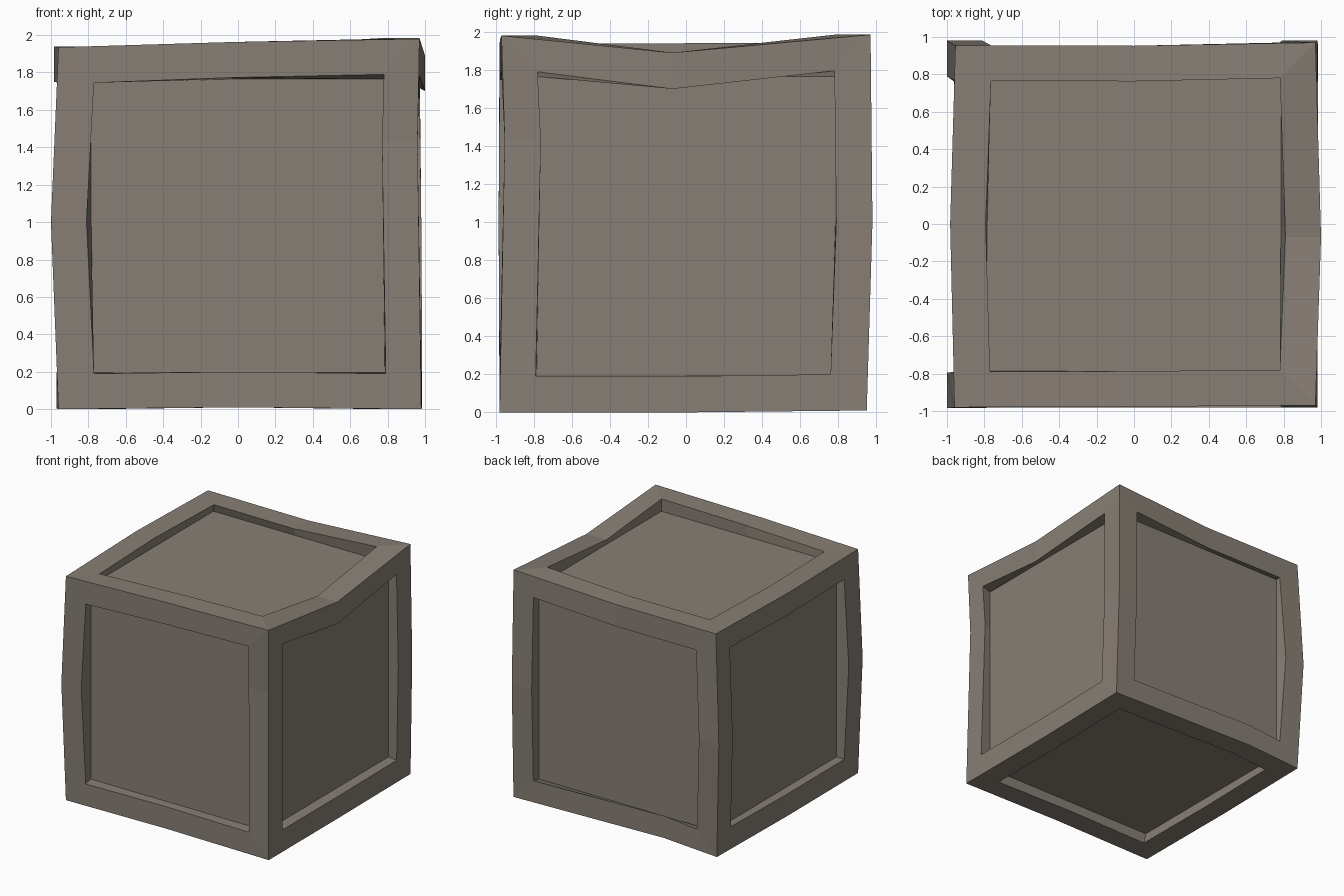
import bpy, bmesh
from mathutils import Vector

if "Cube" in bpy.data.objects:
    bpy.data.objects.remove(bpy.data.objects["Cube"])

RIM = 0.19          # width of the frame bars
HALF = 0.785        # half size of each recessed panel
DEPTH = 0.89        # distance of the panels from the centre
CZ = 0.98           # centre height

# Hand-bent frame: corners and bar bends, keyed by direction (x, y, z)
FRAME = {
    (-1, -1, -1): (-.96, -.98, 0.0), (1, -1, -1): (.98, -.98, 0.0),
    (-1, 1, -1): (-.96, .95, 0.01), (1, 1, -1): (.985, .95, 0.01),
    (-1, -1, 1): (-.96, -.98, 1.935), (1, -1, 1): (.97, -.97, 1.98),
    (-1, 1, 1): (-.955, .955, 1.94), (1, 1, 1): (.97, .97, 1.985),
    # upright bars
    (-1, -1, 0): (-1.0, -.985, 1.0), (1, -1, 0): (.96, -.953, 1.43),
    (-1, 1, 0): (-1.0, .98, 1.0), (1, 1, 0): (.98, .98, 1.0),
    # top bars
    (0, -1, 1): (-.03, -.977, 1.963), (0, 1, 1): (0.0, .953, 1.937),
    (-1, 0, 1): (-.983, 0.0, 1.94), (1, 0, 1): (1.0, -.07, 1.89),
    # bottom bars
    (0, -1, -1): (0.0, -.98, 0.01), (0, 1, -1): (-.45, .95, 0.04),
    (-1, 0, -1): (-.97, 0.0, 0.005), (1, 0, -1): (.98, 0.0, 0.0),
}
RING = [(-1, -1), (0, -1), (1, -1), (1, 0), (1, 1), (0, 1), (-1, 1), (-1, 0)]

bm = bmesh.new()
outer = {k: bm.verts.new(p) for k, p in FRAME.items()}

for axis in range(3):
    u, v = (axis + 1) % 3, (axis + 2) % 3
    for side in (-1, 1):
        rim, lip, base = [], [], []
        for a, b in RING:
            key = [0, 0, 0]
            key[axis], key[u], key[v] = side, a, b
            o = outer[tuple(key)]
            l, p = Vector(o.co), Vector(o.co)
            for d, s in ((u, a), (v, b)):
                l[d] -= s * RIM
                if s:
                    p[d] = s * HALF + (CZ if d == 2 else 0)
            p[axis] = side * DEPTH + (CZ if axis == 2 else 0)
            rim.append(o)
            lip.append(bm.verts.new(l))
            base.append(bm.verts.new(p))
        # frame bars, recess walls, then the flat panel
        for i in range(8):
            j = (i + 1) % 8
            bm.faces.new((rim[i], rim[j], lip[j], lip[i]))
            bm.faces.new((lip[i], lip[j], base[j], base[i]))
        bm.faces.new(base)

bmesh.ops.recalc_face_normals(bm, faces=bm.faces)
mesh = bpy.data.meshes.new("crate")
bm.to_mesh(mesh)
bm.free()

mat = bpy.data.materials.new("weathered taupe")
mat.diffuse_color = (0.245, 0.212, 0.178, 1)
mat.use_nodes = True
mat.node_tree.nodes["Principled BSDF"].inputs["Base Color"].default_value = mat.diffuse_color
mesh.materials.append(mat)
crate = bpy.data.objects.new("crate", mesh)
bpy.context.collection.objects.link(crate)
